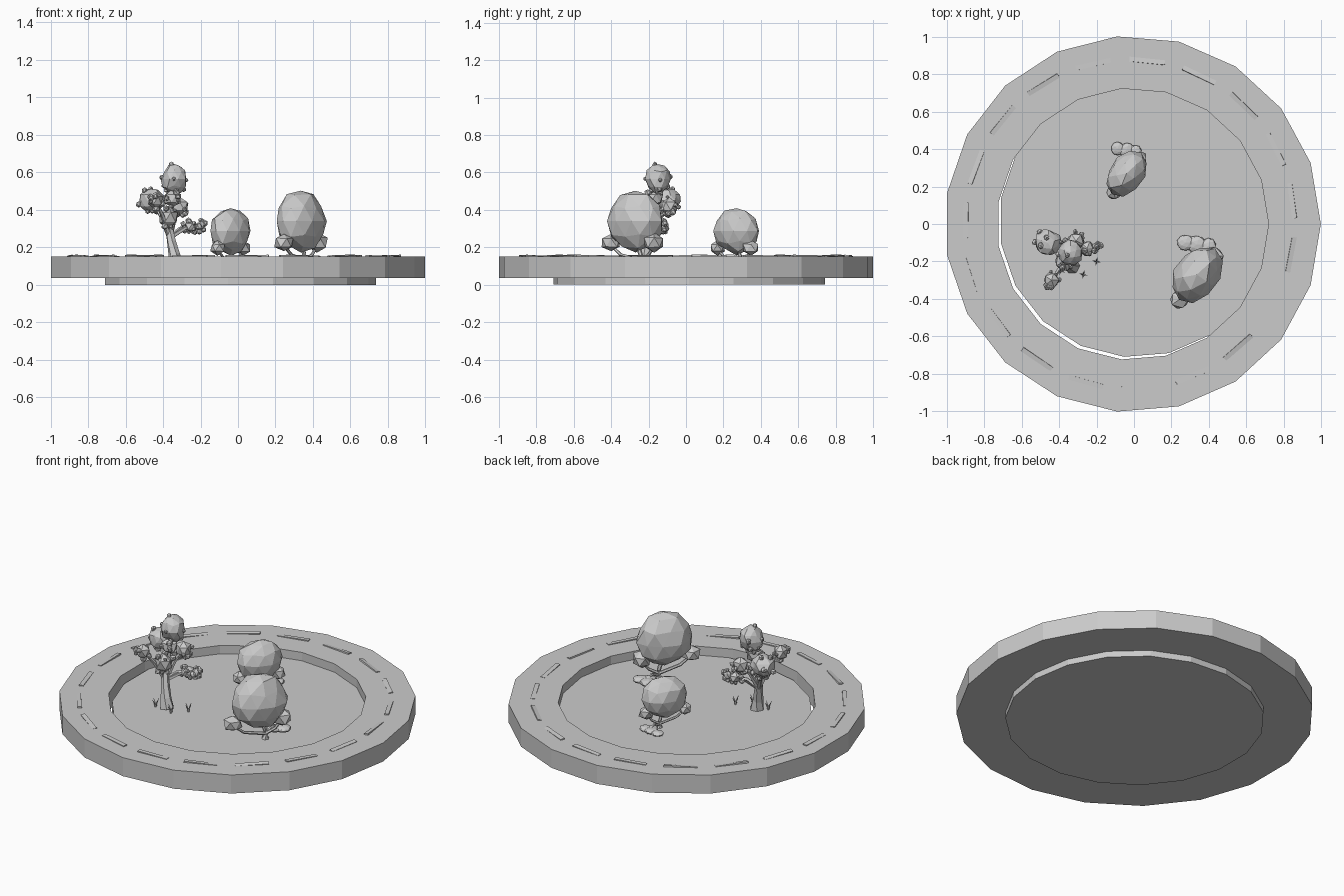
import bpy, bmesh, math, random
from mathutils import Vector, Matrix

random.seed(4)
SIDES = 19
FLOOR = 0.1

cube = bpy.data.objects.get("Cube")
if cube:
    bpy.data.objects.remove(cube, do_unlink=True)

grey = bpy.data.materials.new("plain_grey")
grey.use_nodes = True
grey.diffuse_color = (0.6, 0.6, 0.6, 1)
grey.node_tree.nodes["Principled BSDF"].inputs["Base Color"].default_value = (0.6, 0.6, 0.6, 1)


def finish(bm, name):
    """Turn a bmesh into a flat-shaded object."""
    bmesh.ops.recalc_face_normals(bm, faces=bm.faces)
    mesh = bpy.data.meshes.new(name)
    bm.to_mesh(mesh)
    bm.free()
    mesh.materials.append(grey)
    obj = bpy.data.objects.new(name, mesh)
    bpy.context.collection.objects.link(obj)
    return obj


def lathe(name, centre, profile, closed=False):
    """Sweep (radius, z) points round the vertical axis."""
    bm = bmesh.new()
    rings = []
    for r, z in profile:
        angles = [math.tau * k / SIDES for k in range(SIDES)]
        rings.append([bm.verts.new((centre[0] + r * math.cos(a), centre[1] + r * math.sin(a), z))
                      for a in angles])
    pairs = list(zip(rings, rings[1:]))
    if closed:
        pairs.append((rings[-1], rings[0]))
    else:
        bm.faces.new(rings[0])
        bm.faces.new(rings[-1])
    for low, high in pairs:
        for k in range(SIDES):
            n = (k + 1) % SIDES
            bm.faces.new((low[k], low[n], high[n], high[k]))
    return finish(bm, name)


def blob(bm, centre, radii, turn=0, detail=2, rough=0.06):
    """Add a slightly irregular faceted ball."""
    verts = bmesh.ops.create_icosphere(bm, subdivisions=detail, radius=1)["verts"]
    place = (Matrix.Translation(centre) @ Matrix.Rotation(math.radians(turn), 4, "Z")
             @ Matrix.Diagonal((*radii, 1)))
    for v in verts:
        v.co = place @ (v.co * random.uniform(1 - rough, 1 + rough))


def tube(bm, path, sides=6):
    """Add a tapered limb through (x, y, z, radius) points."""
    points = [Vector(p[:3]) for p in path]
    rings = []
    for i, p in enumerate(points):
        along = points[min(i + 1, len(points) - 1)] - points[max(i - 1, 0)]
        spin = along.to_track_quat("Z", "Y")
        ring = []
        for k in range(sides):
            a = math.tau * k / sides
            ring.append(bm.verts.new(p + spin @ Vector((math.cos(a), math.sin(a), 0)) * path[i][3]))
        rings.append(ring)
    for low, high in zip(rings, rings[1:]):
        for k in range(sides):
            n = (k + 1) % sides
            bm.faces.new((low[k], low[n], high[n], high[k]))
    bm.faces.new(rings[0])
    bm.faces.new(rings[-1])


# Base: raised rim round a sunken floor
lathe("rim", (-0.007, 0), [(1.004, 0.037), (1.004, 0.152), (0.725, 0.152), (0.725, 0.037)], closed=True)
lathe("floor", (0.008, 0.017), [(0.728, 0), (0.728, FLOOR)])

# Thin slats set into the rim
bm = bmesh.new()
for k in range(SIDES):
    spot = Matrix.Rotation(math.tau * (k + 0.43) / SIDES, 4, "Z") @ Matrix.Translation((0.875, 0, 0.151))
    tilt = Matrix.Rotation(random.uniform(-0.25, 0.25), 4, "Y") @ Matrix.Rotation(random.uniform(-0.04, 0.04), 4, "X")
    shape = Matrix.Diagonal((0.025, 0.19, 0.012, 1))
    bmesh.ops.create_cube(bm, size=1, matrix=Matrix.Translation((-0.022, 0, 0)) @ spot @ tilt @ shape)
finish(bm, "rim_slats")


def bush(name, x, y, size):
    place = Matrix.Translation((x, y, FLOOR)) @ Matrix.Scale(size, 4)
    # Rounded crown with two smaller side clumps
    bm = bmesh.new()
    blob(bm, (0, 0, 0.24), (0.118, 0.168, 0.16), turn=-35)
    blob(bm, (-0.09, -0.13, 0.125), (0.055, 0.055, 0.05), detail=1, rough=0.1)
    blob(bm, (0.085, 0.10, 0.125), (0.06, 0.06, 0.055), detail=1, rough=0.1)
    bm.transform(place)
    finish(bm, name + "_crown")
    # Stem and forked twigs
    bm = bmesh.new()
    tube(bm, [(0.02, 0.03, 0, 0.022), (0.02, 0.03, 0.05, 0.012), (0, 0, 0.16, 0.012)])
    tube(bm, [(0.02, 0.03, 0.03, 0.01), (0.06, 0.07, 0.06, 0.009), (0.085, 0.1, 0.11, 0.008)])
    tube(bm, [(0.02, 0.03, 0.03, 0.01), (-0.05, -0.08, 0.06, 0.009), (-0.09, -0.13, 0.11, 0.008)])
    tube(bm, [(0.02, 0.03, 0.02, 0.01), (0.02, 0.1, 0.05, 0.009), (0.01, 0.16, 0.03, 0.008)])
    bm.transform(place)
    finish(bm, name + "_stem")
    # Low flat clump behind
    bm = bmesh.new()
    for dx, dy, r in ((-0.06, 0.17, 0.045), (0, 0.16, 0.05), (0.06, 0.15, 0.045), (0.02, 0.12, 0.04)):
        blob(bm, (dx, dy, 0.028), (r, r, 0.02))
    bm.transform(place)
    finish(bm, name + "_low_clump")


bush("large_bush", 0.335, -0.27, 1.0)
bush("small_bush", -0.04, 0.27, 0.78)

# Tree: leaning trunk, then one branch per leaf cluster
fork = (-0.365, -0.19, 0.29)
clusters = [
    ((-0.34, -0.15, 0.565), (0.066, 0.068, 0.085)),
    ((-0.46, -0.10, 0.45), (0.072, 0.07, 0.065)),
    ((-0.44, -0.30, 0.45), (0.045, 0.045, 0.045)),
    ((-0.37, -0.20, 0.36), (0.055, 0.06, 0.06)),
    ((-0.31, -0.09, 0.42), (0.045, 0.05, 0.05)),
    ((-0.35, -0.17, 0.46), (0.05, 0.05, 0.05)),
    ((-0.25, -0.13, 0.31), (0.045, 0.035, 0.035)),
    ((-0.20, -0.12, 0.315), (0.025, 0.025, 0.03)),
]
bm = bmesh.new()
tube(bm, [(-0.33, -0.225, FLOOR, 0.042), (-0.34, -0.22, 0.16, 0.031),
          (-0.355, -0.205, 0.23, 0.025), (*fork, 0.022)])
for centre, radii in clusters:
    tube(bm, [(*fork[:2], fork[2] - 0.04, 0.014), (*Vector(fork).lerp(Vector(centre), 0.5), 0.011), (*centre, 0.008)], 5)
finish(bm, "tree_trunk")

# Leaf clusters studded with small buds
bm = bmesh.new()
for centre, radii in clusters:
    blob(bm, centre, radii, turn=random.uniform(0, 90), detail=2 if radii[0] > 0.06 else 1, rough=0.1)
    for bud in range(9):
        way = Vector([random.gauss(0, 1) for axis in range(3)]).normalized()
        spot = Vector(centre) + Vector([w * r for w, r in zip(way, radii)])
        size = random.uniform(0.01, 0.02)
        blob(bm, spot, (size, size, size), turn=random.uniform(0, 90), detail=1, rough=0.15)
finish(bm, "tree_leaves")

# Grass tufts by the trunk
bm = bmesh.new()
for x, y in ((-0.20, -0.20), (-0.39, -0.25), (-0.27, -0.27)):
    for blade in range(4):
        a = math.tau * blade / 4 + x
        dx, dy = math.cos(a), math.sin(a)
        tube(bm, [(x, y, FLOOR, 0.005), (x + dx * 0.008, y + dy * 0.008, 0.125, 0.004),
                  (x + dx * 0.022, y + dy * 0.022, 0.148, 0.001)], 3)
finish(bm, "grass_tufts")
